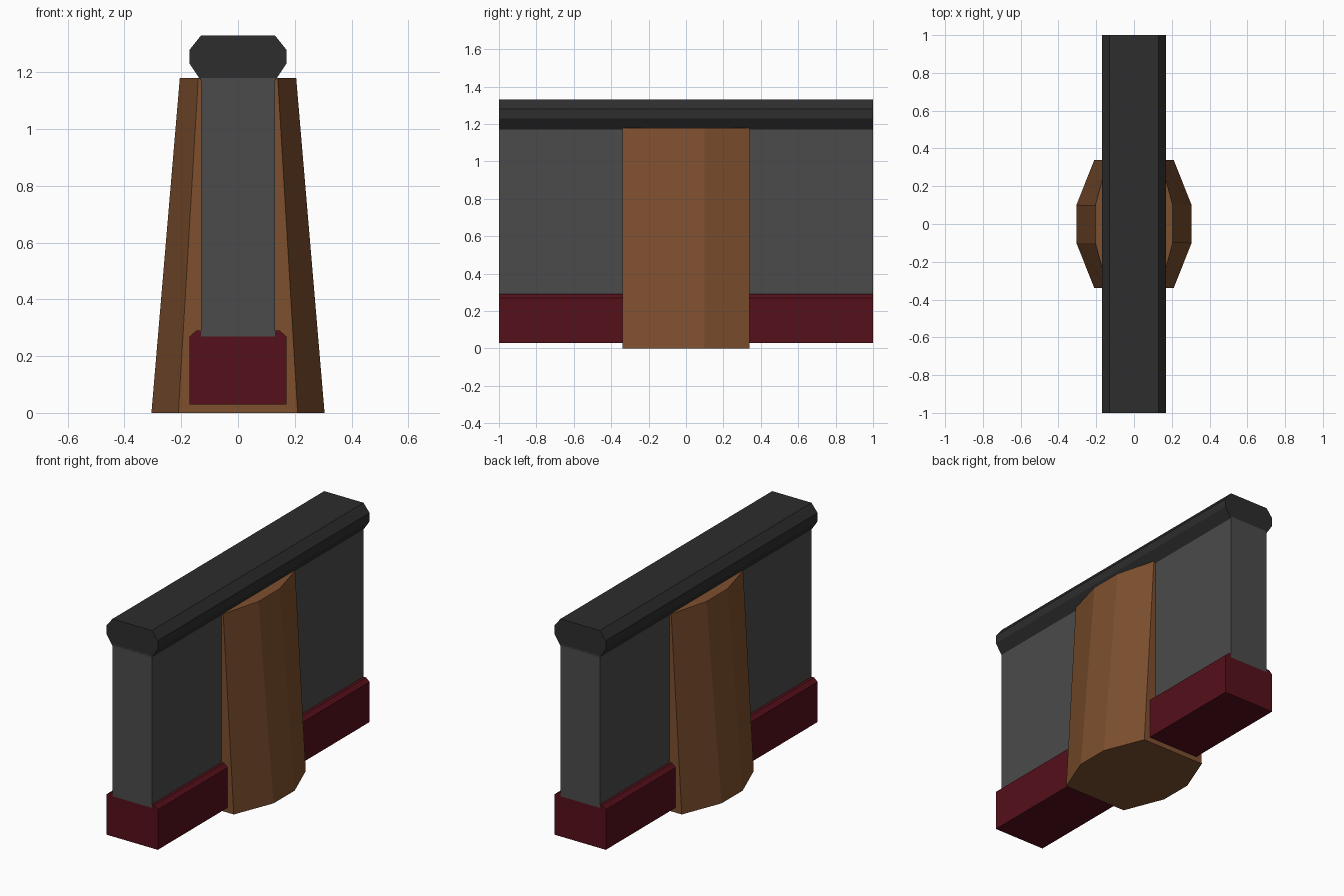
import bpy
import bmesh

if "Cube" in bpy.data.objects:
    bpy.data.objects.remove(bpy.data.objects["Cube"])


def material(name, rgb):
    m = bpy.data.materials.new(name)
    m.diffuse_color = (*rgb, 1)
    m.use_nodes = True
    m.node_tree.nodes["Principled BSDF"].inputs["Base Color"].default_value = m.diffuse_color
    return m


def loft(name, start, end, mat):
    """Solid between two matching closed outlines of 3D points."""
    bm = bmesh.new()
    a = [bm.verts.new(p) for p in start]
    b = [bm.verts.new(p) for p in end]
    n = len(a)
    bm.faces.new(a)
    bm.faces.new(b)
    for i in range(n):
        j = (i + 1) % n
        bm.faces.new((a[i], a[j], b[j], b[i]))
    bmesh.ops.recalc_face_normals(bm, faces=bm.faces)
    mesh = bpy.data.meshes.new(name)
    bm.to_mesh(mesh)
    bm.free()
    mesh.materials.append(mat)
    obj = bpy.data.objects.new(name, mesh)
    bpy.context.collection.objects.link(obj)
    return obj


def wall_run(name, half, mat):
    """Mirror a half profile (x, z) and extrude it along the wall length."""
    profile = half + [(-x, z) for x, z in reversed(half)]
    return loft(name, [(x, -1, z) for x, z in profile],
                [(x, 1, z) for x, z in profile], mat)


def pillar_ring(mid, edge, z):
    """Eight-sided pillar outline: broad faces in the middle, narrower at the ends."""
    side = [(edge, -0.34), (mid, -0.10), (mid, 0.10), (edge, 0.34)]
    return [(x, y, z) for x, y in side + [(-x, -y) for x, y in side]]


stone = material("stone", (0.07, 0.07, 0.07))
dark_stone = material("dark_stone", (0.026, 0.026, 0.026))
red = material("dark_red", (0.09, 0.005, 0.010))
brown = material("brown", (0.21, 0.08, 0.028))

# Wall panel, chamfered skirting and bevelled coping
wall_run("wall_panel", [(0.13, 0.27), (0.13, 1.18)], stone)
wall_run("base_skirting", [(0.17, 0.03), (0.17, 0.27), (0.147, 0.29)], red)
wall_run("coping", [(0.13, 1.17), (0.17, 1.23), (0.17, 1.28), (0.13, 1.33)], dark_stone)

# Tapered pillar through the middle
loft("pillar", pillar_ring(0.305, 0.21, 0), pillar_ring(0.205, 0.14, 1.18), brown)
